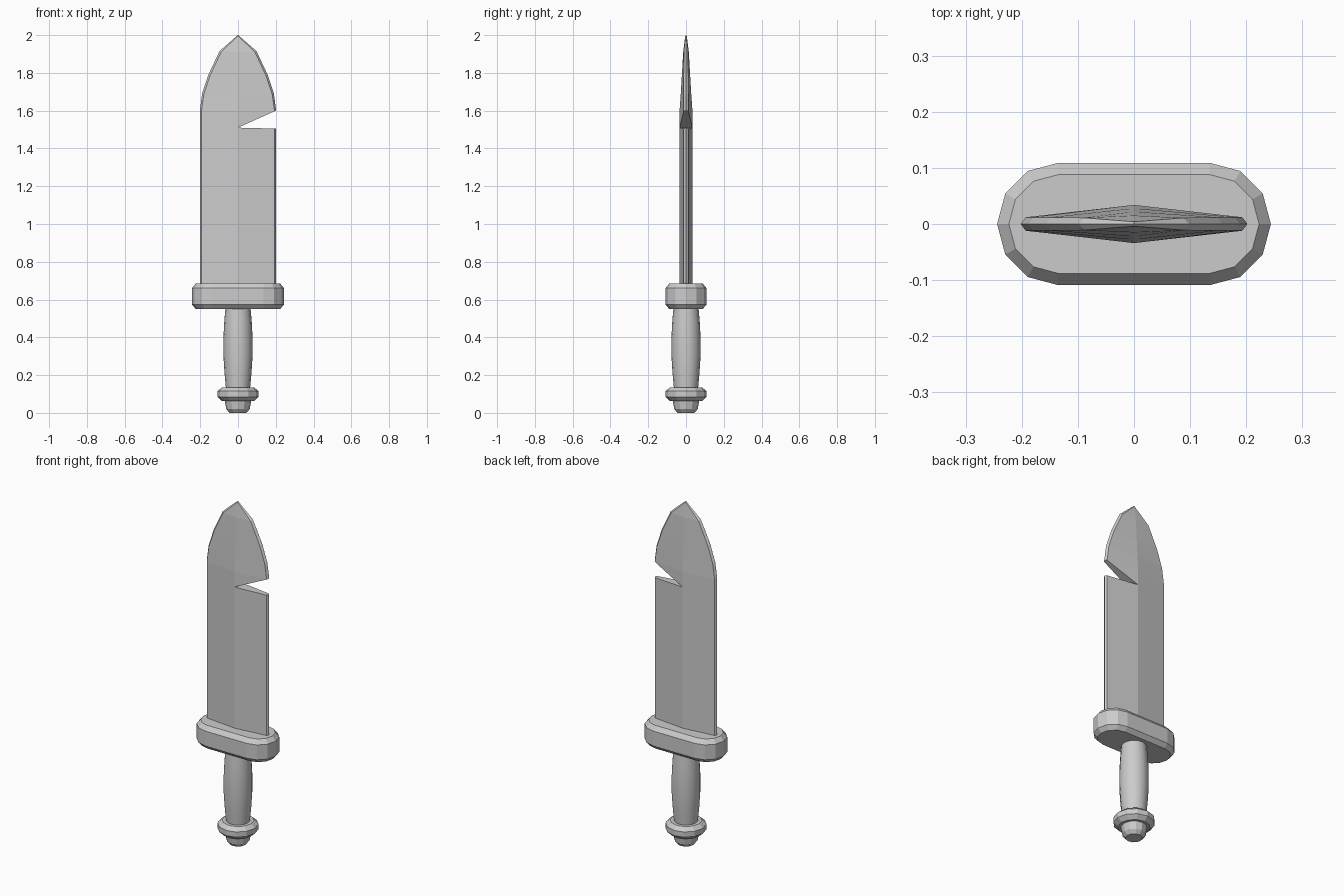
import bpy, bmesh, math

if "Cube" in bpy.data.objects:
    bpy.data.objects.remove(bpy.data.objects["Cube"])

grey = bpy.data.materials.new("plain grey")
grey.diffuse_color = (0.6, 0.6, 0.6, 1)
grey.use_nodes = True
grey.node_tree.nodes["Principled BSDF"].inputs["Base Color"].default_value = grey.diffuse_color


def loft(name, rings, smooth=None):
    """Skin a stack of equal-length point rings and cap both ends."""
    bm = bmesh.new()
    rows = [[bm.verts.new(p) for p in ring] for ring in rings]
    n = len(rows[0])
    for a, b in zip(rows, rows[1:]):
        for i in range(n):
            j = (i + 1) % n
            bm.faces.new((a[i], a[j], b[j], b[i]))
    bm.faces.new(rows[0][::-1])
    bm.faces.new(rows[-1])
    bmesh.ops.remove_doubles(bm, verts=bm.verts, dist=1e-5)
    bmesh.ops.recalc_face_normals(bm, faces=bm.faces)
    me = bpy.data.meshes.new(name)
    bm.to_mesh(me)
    bm.free()
    ob = bpy.data.objects.new(name, me)
    bpy.context.collection.objects.link(ob)
    me.materials.append(grey)
    if smooth:
        bpy.ops.object.select_all(action='DESELECT')
        ob.select_set(True)
        bpy.context.view_layer.objects.active = ob
        bpy.ops.object.shade_smooth_by_angle(angle=math.radians(smooth))
    return ob


def circle(r, z, n=12):
    return [(r * math.cos(math.tau * i / n), r * math.sin(math.tau * i / n), z)
            for i in range(n)]


def stadium(r, z, half=0.135):
    pts = []
    for side in (0, 1):
        for i in range(7):
            a = -math.pi / 2 + math.pi * i / 6 + math.pi * side
            pts.append(((half if side == 0 else -half) + r * math.cos(a),
                        r * math.sin(a), z))
    return pts


# blade: half width, height, half thickness at the ridge, half thickness at the rim
def blade_ring(w, z, t, e):
    b = max(w - 0.009, 0)
    dz = 0 if z < 1.65 else 0.004
    return [(w, 0, z), (b, e, z - dz), (0, t, z - dz), (-b, e, z - dz),
            (-w, 0, z), (-b, -e, z - dz), (0, -t, z - dz), (b, -e, z - dz)]


blade = loft("blade", [blade_ring(*r) for r in (
    (0.202, 0.66, 0.034, 0.012), (0.202, 1.6, 0.034, 0.012),
    (0.190, 1.69, 0.028, 0.012), (0.157, 1.79, 0.022, 0.012),
    (0.098, 1.915, 0.015, 0.011), (0.001, 2.0, 0.004, 0.004))])

# notch cut into the right edge
notch = [(0, 1.51), (0.4, 1.50), (0.4, 1.69)]
cutter = loft("notch_cutter", [[(x, y, z) for x, z in notch] for y in (-0.1, 0.1)])
cutter.hide_render = True
cut = blade.modifiers.new("notch", 'BOOLEAN')
cut.operation, cut.solver, cut.object = 'DIFFERENCE', 'EXACT', cutter
bpy.ops.object.select_all(action='DESELECT')
bpy.context.view_layer.objects.active = blade
blade.select_set(True)
bpy.ops.object.modifier_apply(modifier="notch")
bpy.data.objects.remove(cutter)

# guard
loft("guard", [stadium(r, z) for r, z in (
    (0.088, 0.55), (0.109, 0.573), (0.109, 0.66), (0.088, 0.685))])

# grip
loft("grip", [circle(r, z, 16) for r, z in (
    (0.064, 0.13), (0.072, 0.22), (0.077, 0.30), (0.077, 0.40),
    (0.073, 0.48), (0.066, 0.56))], smooth=40)

# pommel ring and end button
loft("pommel_ring", [circle(r, z) for r, z in (
    (0.085, 0.063), (0.109, 0.085), (0.109, 0.115), (0.085, 0.135))])
loft("pommel_button", [circle(r, z) for r, z in (
    (0.045, 0.0), (0.062, 0.02), (0.070, 0.065))])
